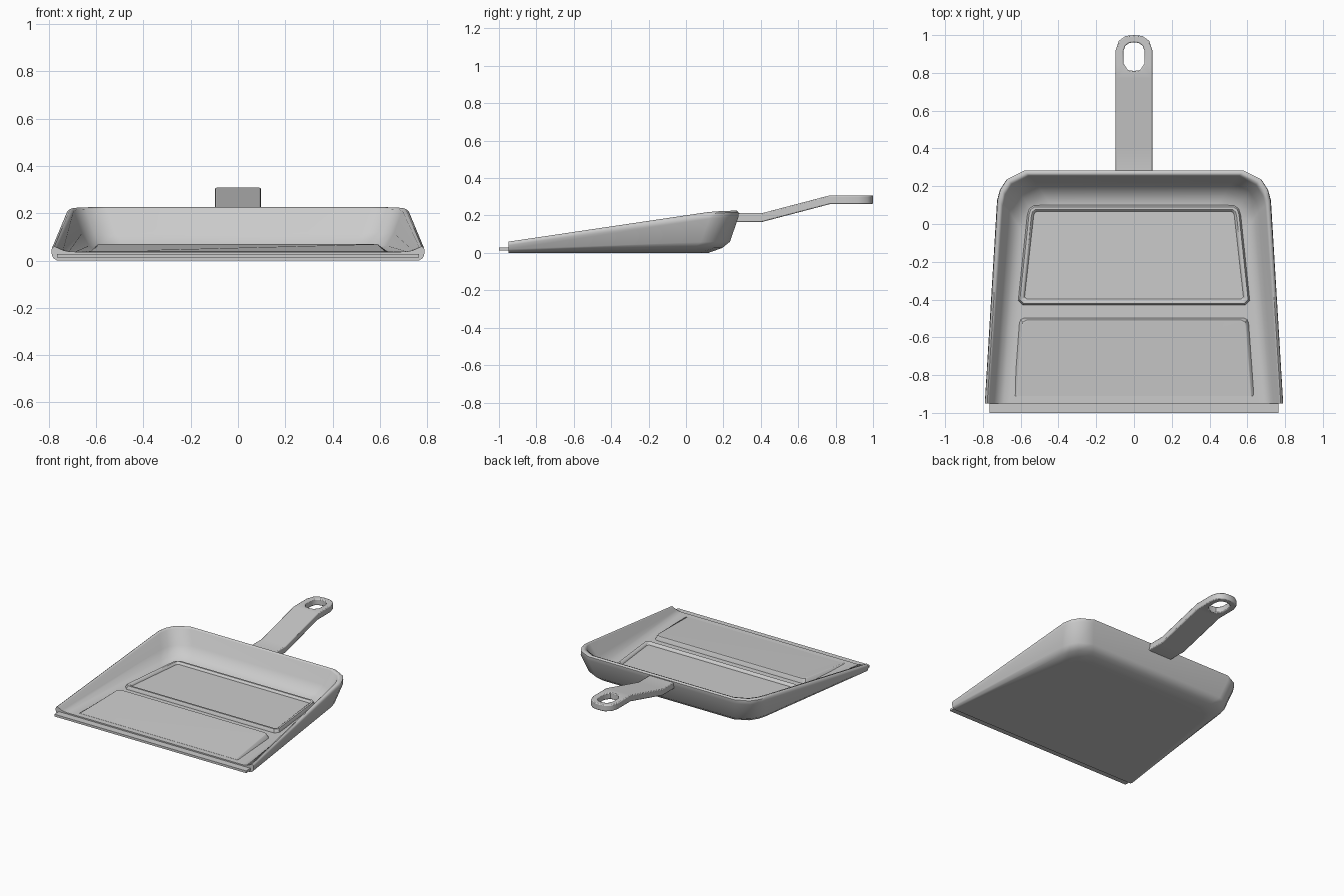
import bpy
import bmesh
import math

cube = bpy.data.objects.get("Cube")
if cube:
    bpy.data.objects.remove(cube)

GREY = (0.6, 0.6, 0.6, 1)
plastic = bpy.data.materials.new("grey_plastic")
plastic.use_nodes = True
plastic.diffuse_color = GREY
plastic.node_tree.nodes["Principled BSDF"].inputs["Base Color"].default_value = GREY


def finish(bm, name, angle=40, weighted=True):
    """Turn a bmesh into a shaded object with the plastic material."""
    bmesh.ops.recalc_face_normals(bm, faces=bm.faces)
    mesh = bpy.data.meshes.new(name)
    bm.to_mesh(mesh)
    bm.free()
    mesh.materials.append(plastic)
    obj = bpy.data.objects.new(name, mesh)
    bpy.context.collection.objects.link(obj)
    bpy.ops.object.select_all(action="DESELECT")
    obj.select_set(True)
    bpy.context.view_layer.objects.active = obj
    bpy.ops.object.shade_smooth_by_angle(angle=math.radians(angle))
    if weighted:
        mod = obj.modifiers.new("Even shading", "WEIGHTED_NORMAL")
        mod.keep_sharp = True
    return obj


def mirrored(half):
    """Complete a right-hand path with its left-hand reflection."""
    return half + [(-x, y, z) for x, y, z in reversed(half)]


def loft(bm, paths, closed):
    """Skin a stack of matching paths and cap the first and last."""
    rings = [[bm.verts.new(p) for p in path] for path in paths]
    count = len(rings[0])
    for a, b in zip(rings, rings[1:]):
        for i in range(count if closed else count - 1):
            j = (i + 1) % count
            bm.faces.new((a[i], a[j], b[j], b[i]))
    bm.faces.new(rings[0])
    bm.faces.new(rings[-1])
    return rings


# Pan: floor, flared walls and rounded rim, open at the front
FRONT = -0.95


def pan_path(x_front, x_side, y_back, z_front, z_back):
    return mirrored([
        (x_front, FRONT, z_front),
        (x_side, y_back - 0.155, z_back * 0.96),
        (x_side - 0.015, y_back - 0.1, z_back * 0.98),
        (x_side - 0.05, y_back - 0.045, z_back * 0.99),
        (x_side - 0.14, y_back, z_back)])


sections = [
    (0.765, 0.60, 0.12, 0, 0),              # underside
    (0.78, 0.66, 0.195, 0.008, 0.027),
    (0.787, 0.69, 0.235, 0.02, 0.06),
    (0.79, 0.725, 0.28, 0.04, 0.19),        # outer wall
    (0.787, 0.722, 0.282, 0.053, 0.218),
    (0.777, 0.71, 0.27, 0.06, 0.227),       # rim
    (0.767, 0.695, 0.253, 0.055, 0.22),
    (0.74, 0.66, 0.22, 0.043, 0.12),        # inner wall
    (0.715, 0.63, 0.175, 0.038, 0.065),
    (0.69, 0.60, 0.13, 0.037, 0.045),
    (0.66, 0.57, 0.09, 0.037, 0.038),       # inner floor
]
bm = bmesh.new()
rings = loft(bm, [pan_path(*s) for s in sections], closed=False)
bm.faces.new([r[0] for r in rings] + [r[-1] for r in reversed(rings)])
finish(bm, "pan", angle=50)

# Thin sweeping lip along the front edge
bm = bmesh.new()
bmesh.ops.create_cube(bm, size=1)
for v in bm.verts:
    v.co = (v.co.x * 1.53, -0.968 + v.co.y * 0.064, 0.02 + v.co.z * 0.016)
finish(bm, "front_lip")


# Raised frame around the sunken rear floor panel
def frame_path(inset, z):
    y0, y1 = -0.43 + inset, 0.1 - inset
    c = max(0.025 - inset * 0.4, 0.01)
    xf, xb = 0.613 - inset, 0.565 - inset
    return mirrored([(xf - c, y0, z), (xf, y0 + c, z),
                     (xb, y1 - 2 * c, z), (xb - 0.4 * c, y1 - 0.7 * c, z),
                     (xb - 1.4 * c, y1, z)])


bm = bmesh.new()
loft(bm, [frame_path(*p) for p in
          [(0, 0.03), (0, 0.042), (0.009, 0.06), (0.022, 0.06),
           (0.031, 0.053), (0.034, 0.045)]], closed=True)
finish(bm, "floor_frame", angle=35)


# Front ramp that rises towards a step at its back edge
def ramp_path(inset, z_front, z_back):
    return mirrored([(0.635 - inset, -0.91, z_front),
                     (0.607 - inset, -0.525 - inset, z_back),
                     (0.60 - inset, -0.507 - inset, z_back),
                     (0.58 - inset, -0.497 - inset, z_back)])


bm = bmesh.new()
loft(bm, [ramp_path(*p) for p in
          [(0, 0.03, 0.03), (0, 0.036, 0.039), (0.012, 0.038, 0.066),
           (0.018, 0.038, 0.069)]], closed=True)
finish(bm, "floor_ramp", angle=35)

# Handle: cranked strap with a rounded end and hanging hole
HALF_WIDTH, LOW, HIGH = 0.097, 0.212, 0.308
outer = [(0, 0.77), (HALF_WIDTH, 0.77), (HALF_WIDTH, 0.84),
         (HALF_WIDTH, 0.92), (0.08, 0.97), (0.045, 0.995), (0, 1)]
hole = [(0, 0.81), (0.032, 0.815), (0.056, 0.85), (0.056, 0.915),
        (0.046, 0.943), (0.026, 0.958), (0, 0.962)]
bm = bmesh.new()
for side in (1, -1):
    o = [bm.verts.new((side * x, y, HIGH)) for x, y in outer]
    h = [bm.verts.new((side * x, y, HIGH)) for x, y in hole]
    for i in range(len(o) - 1):
        bm.faces.new((o[i], o[i + 1], h[i + 1], h[i]))
    previous = o[:2]
    for y in (0.405, 0.26):
        row = [bm.verts.new((x, y, LOW)) for x in (0, side * HALF_WIDTH)]
        bm.faces.new((previous[0], previous[1], row[1], row[0]))
        previous = row
bmesh.ops.remove_doubles(bm, verts=bm.verts, dist=0.0001)
bmesh.ops.recalc_face_normals(bm, faces=bm.faces)
if sum(f.normal.z for f in bm.faces) < 0:
    bmesh.ops.reverse_faces(bm, faces=bm.faces)
# Thicken straight down
top = bm.faces[:]
copy = bmesh.ops.duplicate(bm, geom=bm.verts[:] + bm.edges[:] + top)
under = copy["vert_map"]
rim_edges = [e for e in bm.edges if e.is_boundary and e.verts[0] in under
             and e.verts[0].co.z > 0 and e.link_faces[0] in set(top)]
for e in rim_edges:
    a, b = e.verts
    bm.faces.new((a, b, under[b], under[a]))
for f in copy["geom"]:
    if isinstance(f, bmesh.types.BMVert):
        f.co.z -= 0.047
handle = finish(bm, "handle", angle=40, weighted=False)
bevel = handle.modifiers.new("Soft edges", "BEVEL")
bevel.width = 0.006
bevel.segments = 2
bevel.limit_method = "ANGLE"
bevel.angle_limit = math.radians(50)
